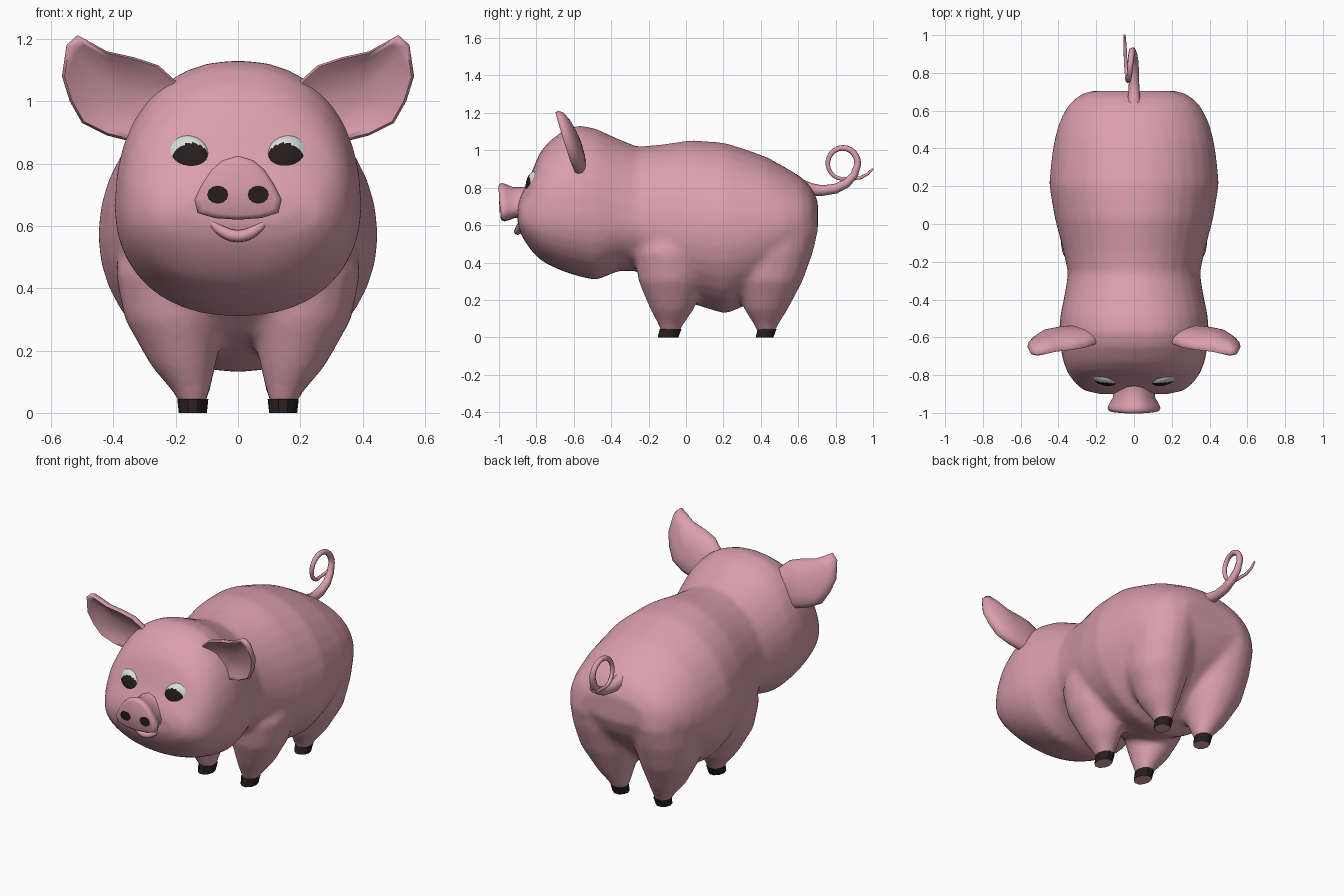
import bpy, bmesh, math
from mathutils import Vector

if "Cube" in bpy.data.objects:
    bpy.data.objects.remove(bpy.data.objects["Cube"])


def material(name, rgb):
    m = bpy.data.materials.new(name)
    m.diffuse_color = (*rgb, 1)
    m.use_nodes = True
    m.node_tree.nodes["Principled BSDF"].inputs["Base Color"].default_value = m.diffuse_color
    return m


PINK = material("skin pink", (0.70, 0.345, 0.415))
BLACK = material("hoof black", (0.02, 0.013, 0.013))
WHITE = material("eye white", (0.68, 0.72, 0.72))


def activate(ob):
    bpy.ops.object.select_all(action='DESELECT')
    ob.select_set(True)
    bpy.context.view_layer.objects.active = ob


def finish(name, bm, mats, angle=50):
    bmesh.ops.recalc_face_normals(bm, faces=bm.faces)
    me = bpy.data.meshes.new(name)
    bm.to_mesh(me)
    bm.free()
    ob = bpy.data.objects.new(name, me)
    bpy.context.collection.objects.link(ob)
    for m in mats:
        me.materials.append(m)
    activate(ob)
    bpy.ops.object.shade_smooth_by_angle(angle=math.radians(angle))
    return ob


def loft(bm, rings):
    """Skin closed rings of points and cap both ends; returns the caps."""
    vs = [[bm.verts.new(p) for p in r] for r in rings]
    n = len(vs[0])
    for a, b in zip(vs, vs[1:]):
        for i in range(n):
            bm.faces.new((a[i], a[(i + 1) % n], b[(i + 1) % n], b[i]))
    return bm.faces.new(vs[0]), bm.faces.new(vs[-1])


def section(y, zb, zt, w, zw, p, n=32):
    """Upright cross-section: widest at zw, rounded above and below."""
    pts = []
    for i in range(n):
        c, s = math.cos(2 * math.pi * i / n), math.sin(2 * math.pi * i / n)
        x = math.copysign(abs(c) ** (2 / p), c) * w
        h = (zt - zw) if s > 0 else (zw - zb)
        z = zw + math.copysign(abs(s) ** (2 / p), s) * h
        pts.append((x, y, z))
    return pts


def ellipse(cx, cy, z, rx, ry, n=16):
    return [(cx + rx * math.cos(2 * math.pi * i / n),
             cy + ry * math.sin(2 * math.pi * i / n), z) for i in range(n)]


# Body, head and legs, fused into one skin
bm = bmesh.new()
TORSO = [  # y, bottom, top, half width, widest height, squareness
    (-0.900, 0.60, 0.71, 0.19, 0.645, 2.3),
    (-0.880, 0.545, 0.765, 0.27, 0.64, 2.3),
    (-0.850, 0.495, 0.82, 0.305, 0.64, 2.3),
    (-0.815, 0.45, 0.91, 0.335, 0.64, 2.2),
    (-0.780, 0.415, 0.99, 0.355, 0.65, 2.2),
    (-0.730, 0.385, 1.05, 0.375, 0.66, 2.2),
    (-0.650, 0.350, 1.11, 0.39, 0.66, 2.2),
    (-0.570, 0.325, 1.135, 0.397, 0.66, 2.2),
    (-0.480, 0.305, 1.115, 0.39, 0.65, 2.2),
    (-0.360, 0.355, 1.06, 0.365, 0.63, 2.1),
    (-0.260, 0.355, 1.02, 0.35, 0.61, 2.0),
    (-0.140, 0.25, 1.03, 0.375, 0.59, 2.0),
    (0.030, 0.18, 1.055, 0.42, 0.57, 2.0),
    (0.210, 0.125, 1.04, 0.45, 0.57, 2.0),
    (0.320, 0.17, 1.005, 0.44, 0.57, 2.0),
    (0.430, 0.24, 0.965, 0.425, 0.58, 2.0),
    (0.530, 0.33, 0.91, 0.40, 0.59, 2.0),
    (0.620, 0.42, 0.855, 0.355, 0.60, 2.1),
    (0.670, 0.49, 0.80, 0.30, 0.62, 2.1),
    (0.705, 0.57, 0.73, 0.21, 0.64, 2.1)]
loft(bm, [section(*t) for t in TORSO])

FRONT_LEG = [  # height, centre x, centre y, radius x, radius y
    (0.02, 0.145, -0.085, 0.042, 0.052), (0.06, 0.148, -0.082, 0.056, 0.064),
    (0.15, 0.175, -0.075, 0.105, 0.118), (0.30, 0.205, -0.080, 0.16, 0.175),
    (0.45, 0.215, -0.080, 0.18, 0.20), (0.65, 0.20, -0.06, 0.15, 0.16)]
HIND_LEG = [
    (0.02, 0.145, 0.428, 0.042, 0.046), (0.06, 0.148, 0.428, 0.056, 0.062),
    (0.15, 0.175, 0.428, 0.105, 0.118), (0.30, 0.20, 0.445, 0.165, 0.18),
    (0.45, 0.205, 0.465, 0.185, 0.215), (0.58, 0.205, 0.475, 0.19, 0.235),
    (0.70, 0.19, 0.46, 0.17, 0.235), (0.80, 0.16, 0.44, 0.10, 0.15)]
for leg in (FRONT_LEG, HIND_LEG):
    for side in (-1, 1):
        loft(bm, [ellipse(side * cx, cy, z, rx, ry) for z, cx, cy, rx, ry in leg])

body = finish("body", bm, [PINK])
fuse = body.modifiers.new("fuse", 'REMESH')
fuse.mode = 'VOXEL'
fuse.voxel_size = 0.018
fuse.use_smooth_shade = True
soft = body.modifiers.new("soften", 'SMOOTH')
soft.factor = 0.5
soft.iterations = 9
activate(body)
bpy.ops.object.convert(target='MESH')

# Hooves: dark band with a pink sole, leaning slightly forward
for name, cy, ry in (("front_hoof", -0.09, 0.058), ("hind_hoof", 0.426, 0.05)):
    for side, tag in ((-1, "left"), (1, "right")):
        bm = bmesh.new()
        sole, _ = loft(bm, [ellipse(side * 0.145, cy - 0.006, 0, 0.045, ry, 10),
                            ellipse(side * 0.145, cy + 0.008, 0.045, 0.050, ry + 0.003, 10)])
        sole.material_index = 1
        finish(f"{name}_{tag}", bm, [BLACK, PINK], 40)

# Snout: flared rounded triangle
HALF = [(0, 0.825), (0.05, 0.81), (0.085, 0.78), (0.115, 0.735), (0.14, 0.685),
        (0.13, 0.642), (0.075, 0.625), (0, 0.62)]
outline = HALF + [(-x, z) for x, z in HALF[-2:0:-1]]
bm = bmesh.new()
loft(bm, [[(x * k, y - (z - 0.72) * 0.06, 0.715 + (z - 0.715) * k) for x, z in outline]
          for y, k in ((-0.80, 0.92), (-0.87, 0.80), (-0.92, 0.80), (-0.955, 0.94),
                       (-0.975, 1.0), (-0.99, 0.96), (-0.997, 0.84))])
finish("snout", bm, [PINK], 60)

# Nostrils: thin dark plates
for side, tag in ((-1, "left"), (1, "right")):
    bm = bmesh.new()
    loft(bm, [[(side * 0.065 + 0.034 * math.cos(a), y - 0.06 * (0.028 * math.sin(a) - 0.02),
                0.70 + 0.029 * math.sin(a)) for a in [math.pi * i / 6 for i in range(12)]]
              for y in (-0.994, -0.999)])
    finish(f"nostril_{tag}", bm, [BLACK])


def tube(name, pts, bevel):
    """Round tube through (point, radius) pairs."""
    cu = bpy.data.curves.new(name, 'CURVE')
    cu.dimensions = '3D'
    cu.bevel_depth = bevel
    cu.bevel_resolution = 2
    cu.use_fill_caps = True
    sp = cu.splines.new('POLY')
    sp.points.add(len(pts) - 1)
    for q, (co, r) in zip(sp.points, pts):
        q.co = (*co, 1)
        q.radius = r
    ob = bpy.data.objects.new(name, cu)
    bpy.context.collection.objects.link(ob)
    cu.materials.append(PINK)
    activate(ob)
    bpy.ops.object.convert(target='MESH')
    bpy.ops.object.shade_smooth_by_angle(angle=math.radians(60))


# Smiling lower lip
tube("lower_lip", [((0.1 * t, -0.90 + 0.02 * t * t, 0.567 + 0.06 * t * t), 1 - 0.5 * t * t)
                   for t in [i / 6 - 1 for i in range(13)]], 0.02)

# Curly tail: thick root, one loop, thin flick at the end
tail = [((0, 0.60, 0.81), 1.5), ((0, 0.67, 0.79), 1.2), ((0, 0.73, 0.785), 1.0),
        ((0, 0.80, 0.795), 0.95), ((0, 0.86, 0.825), 0.85), ((-0.004, 0.90, 0.87), 0.75)]
for i in range(19):
    a = math.radians(-5 + 16 * i)
    tail.append(((-0.008 - 0.036 * i / 18, 0.838 + 0.08 * math.cos(a), 0.93 + 0.083 * math.sin(a)),
                 0.65 - 0.3 * i / 18))
tail += [((-0.047, 0.93, 0.852), 0.32), ((-0.049, 0.97, 0.872), 0.28), ((-0.05, 1.0, 0.902), 0.2)]
tube("tail", tail, 0.028)

# Ears: cupped in front, rounded behind
EAR = [(0.16, 1.02), (0.20, 1.065), (0.255, 1.115), (0.33, 1.14), (0.42, 1.16), (0.515, 1.212),
       (0.55, 1.18), (0.565, 1.08), (0.54, 1.0), (0.50, 0.93), (0.42, 0.89), (0.34, 0.87),
       (0.27, 0.87), (0.20, 0.94)]
for side, tag in ((-1, "left"), (1, "right")):
    bm = bmesh.new()
    rings = []
    for k, dy in ((0.15, 0.015), (0.55, 0.008), (0.82, -0.012), (0.95, -0.022), (1.0, -0.008),
                  (0.95, 0.018), (0.75, 0.04), (0.4, 0.055), (0.1, 0.058)):
        ring = []
        for x, z in EAR:
            px, pz = 0.39 + (x - 0.39) * k, 1.03 + (z - 1.03) * k
            ring.append((side * px, -0.575 - 0.30 * (pz - 0.9) - 0.06 * (px - 0.35) + dy, pz))
        rings.append(ring)
    loft(bm, rings)
    finish(f"ear_{tag}", bm, [PINK], 80)

# Eyes: flattened balls with a painted pupil
for side, tag in ((-1, "left"), (1, "right")):
    bm = bmesh.new()
    bmesh.ops.create_uvsphere(bm, u_segments=48, v_segments=32, radius=1)
    for v in bm.verts:
        x, y, z = v.co
        v.co = Vector((side * (0.163 + 0.08 * x), -0.802 - 0.052 * z + 0.02 * x,
                       0.805 + 0.086 * y))
    for f in bm.faces:
        c = f.calc_center_median()
        u, w = (abs(c.x) - 0.150) / 0.068, (c.z - 0.788) / 0.078
        f.material_index = int(u * u + w * w < 1 and c.y < -0.79)
    finish(f"eye_{tag}", bm, [WHITE, BLACK], 60)
